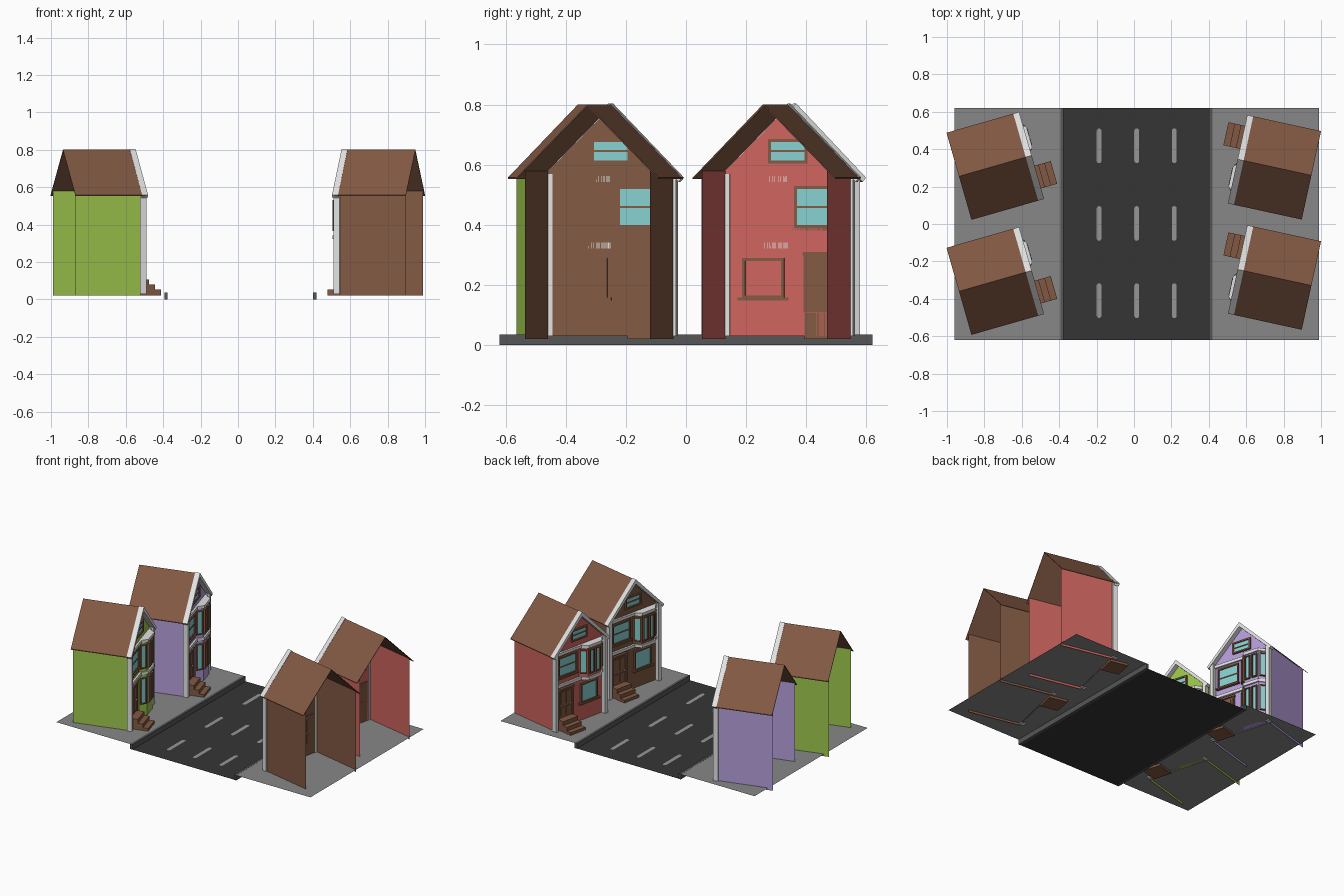
import bpy, bmesh, math
from mathutils import Matrix, Vector

if "Cube" in bpy.data.objects:
    bpy.data.objects.remove(bpy.data.objects["Cube"])


def mat(name, r, g, b):
    lin = [((c / 255 + 0.055) / 1.055) ** 2.4 for c in (r, g, b)]
    m = bpy.data.materials.new(name)
    m.diffuse_color = (*lin, 1)
    m.use_nodes = True
    m.node_tree.nodes["Principled BSDF"].inputs["Base Color"].default_value = m.diffuse_color
    return m


GREEN = mat("green_paint", 156, 198, 76)
LILAC = mat("lilac_paint", 182, 158, 218)
SALMON = mat("salmon_paint", 207, 100, 95)
BROWN = mat("brown_wood", 130, 89, 67)
WHITE = mat("white_trim", 226, 226, 226)
GLASS = mat("cyan_glass", 135, 208, 208)
ASPHALT = mat("asphalt", 53, 53, 53)
PAVING = mat("paving_grey", 135, 135, 135)
CURB = mat("curb_grey", 86, 86, 86)
LINE = mat("road_line_grey", 150, 150, 150)


class Part:
    """One object made of boxes, flat polygons and extruded profiles."""

    def __init__(self, name, material, M=Matrix()):
        self.name, self.material, self.M, self.bm = name, material, M, bmesh.new()

    def box(self, x0, x1, y0, y1, z0, z1, L=Matrix()):
        size = Matrix.Diagonal((x1 - x0, y1 - y0, z1 - z0, 1))
        mid = Matrix.Translation(((x0 + x1) / 2, (y0 + y1) / 2, (z0 + z1) / 2))
        bmesh.ops.create_cube(self.bm, size=1, matrix=L @ mid @ size)

    def poly(self, pts):
        return self.bm.faces.new([self.bm.verts.new(p) for p in pts])

    def extrude(self, pts, vec):
        f = self.poly(pts)
        r = bmesh.ops.extrude_face_region(self.bm, geom=[f], use_keep_orig=True)
        vs = [v for v in r["geom"] if isinstance(v, bmesh.types.BMVert)]
        bmesh.ops.translate(self.bm, verts=vs, vec=vec)
        bmesh.ops.recalc_face_normals(self.bm, faces=self.bm.faces)

    def done(self):
        me = bpy.data.meshes.new(self.name)
        self.bm.to_mesh(me)
        self.bm.free()
        me.materials.append(self.material)
        ob = bpy.data.objects.new(self.name, me)
        ob.matrix_world = self.M
        bpy.context.collection.objects.link(ob)


def window(frame, glass, x0, x1, z0, z1, L=Matrix(), through=0.004, w=0.01, rail=True, back=0.004):
    """Framed pane in the plane y = 0 of L, facing -y."""
    y0, y1 = -0.012, back
    frame.box(x0, x0 + w, y0, y1, z0, z1, L)
    frame.box(x1 - w, x1, y0, y1, z0, z1, L)
    frame.box(x0 + w, x1 - w, y0, y1, z0, z0 + w, L)
    frame.box(x0 + w, x1 - w, y0, y1, z1 - w, z1, L)
    if rail:
        zm = (z0 + z1) / 2
        frame.box(x0 + w, x1 - w, y0 + 0.003, y1, zm - w / 3, zm + w / 3, L)
    glass.box(x0 + w, x1 - w, -0.005, through, z0 + w, z1 - w, L)


HW, DEPTH = 0.213, 0.365      # half width and depth of a house
RX, RZ, EZ = 0.242, 0.80, 0.557   # roof half width, ridge and eave height
BAY = [(0.005, 0), (0.045, -0.04), (0.15, -0.04), (0.192, 0)]


def house(tag, paint, cx, cy, angle, tall_bay):
    M = Matrix.Translation((cx, cy, 0)) @ Matrix.Rotation(math.radians(angle), 4, 'Z')

    def part(name, material):
        return Part(tag + "_" + name, material, M)

    # walls: gabled front and two sides, open at the back
    walls = part("walls", paint)
    zw = RZ - HW - 0.008
    walls.poly([(-HW, 0, 0.03), (HW, 0, 0.03), (HW, 0, zw), (0, 0, RZ - 0.008), (-HW, 0, zw)])
    for s in (-1, 1):
        walls.poly([(s * HW, 0, 0.02), (s * HW, DEPTH, 0.02), (s * HW, DEPTH, zw), (s * HW, 0, zw)])
    walls.done()

    # thin gable roof
    roof = part("roof", BROWN)
    t = 0.005
    roof.extrude([(-RX, -0.02, EZ), (0, -0.02, RZ), (RX, -0.02, EZ),
                  (RX, -0.02, EZ - t), (0, -0.02, RZ - t), (-RX, -0.02, EZ - t)],
                 (0, DEPTH + 0.025, 0))
    roof.done()

    # white bargeboard, corner posts and floor bands
    trim = part("white_trim", WHITE)
    b = 0.028
    trim.extrude([(-RX, -0.034, EZ), (0, -0.034, RZ + 0.004), (RX, -0.034, EZ),
                  (RX - 0.012, -0.034, EZ - 0.014), (0, -0.034, RZ - b), (-RX + 0.012, -0.034, EZ - 0.014)],
                 (0, 0.033, 0))
    for s in (-1, 1):
        xs = sorted((s * 0.198, s * 0.222))
        trim.box(*xs, -0.03, 0.004, 0.03, 0.57)
    for z in (0.322, 0.543):
        trim.box(-0.198, 0.198, -0.014, -0.001, z, z + 0.02)
        # band carried round the bay
        trim.extrude([((x - 0.1) * 1.06 + 0.1, y * 1.25, z) for x, y in BAY], (0, 0, 0.02))
    trim.done()

    # canted bay, one or two storeys
    bay = part("bay", paint)
    bay.extrude([(x, y, 0.035 if tall_bay else 0.325) for x, y in BAY],
                (0, 0, 0.52 if tall_bay else 0.23))
    bay.done()

    # windows
    frame, glass = part("window_frames", BROWN), part("window_glass", GLASS)
    window(frame, glass, -0.067, 0.067, 0.605, 0.685)
    window(frame, glass, -0.178, -0.022, 0.39, 0.53)
    frame.box(-0.186, -0.014, -0.02, 0, 0.382, 0.392)
    rows = [(0.365, 0.53)] + ([(0.12, 0.30)] if tall_bay else [])
    for (xa, ya), (xb, yb) in zip(BAY, BAY[1:]):
        L = Matrix.Translation((xa, ya, 0)) @ Matrix.Rotation(math.atan2(yb - ya, xb - xa), 4, 'Z')
        n = math.hypot(xb - xa, yb - ya)
        k = 2 if n > 0.08 else 1
        for i in range(k):
            for z0, z1 in rows:
                window(frame, glass, n * i / k + 0.006, n * (i + 1) / k - 0.006, z0, z1, L,
                       through=0, w=0.007, rail=False, back=0)
    if not tall_bay:
        window(frame, glass, 0.012, 0.155, 0.155, 0.29, through=-0.001, rail=False)
        frame.box(-0.002, 0.17, -0.02, 0.004, 0.149, 0.159)
    frame.done()
    glass.done()

    # door with frame, raised panels
    door = part("door", BROWN)
    door.box(-0.172, -0.068, -0.006, 0.003, 0.108, 0.298)
    for x in (-0.186, -0.068):
        door.box(x, x + 0.014, -0.014, 0.004, 0.108, 0.298)
    door.box(-0.19, -0.05, -0.016, 0.004, 0.298, 0.31)
    for x in (-0.16, -0.114):
        for z0, z1 in ((0.122, 0.18), (0.2, 0.285)):
            door.box(x, x + 0.034, -0.01, 0.004, z0, z1)
    door.done()
    knob = part("door_knob", WHITE)
    knob.box(-0.08, -0.074, -0.016, -0.006, 0.187, 0.193)
    knob.done()

    # front steps as one stepped profile
    steps = part("steps", BROWN)
    prof = [(0, 0.02), (-0.124, 0.02), (-0.124, 0.054), (-0.09, 0.054), (-0.09, 0.08),
            (-0.056, 0.08), (-0.056, 0.107), (0, 0.107)]
    steps.extrude([(-0.183, y, z) for y, z in prof], (0.126, 0, 0))
    steps.done()


# four houses turned towards the road
house("lilac_house", LILAC, -0.58, 0.357, 106, True)
house("green_house", GREEN, -0.58, -0.258, 106, True)
house("salmon_house", SALMON, 0.587, 0.339, 257.7, False)
house("brown_house", BROWN, 0.587, -0.25, 257.7, False)


def sheet(name, material, x0, x1, z):
    p = Part(name, material)
    p.poly([(x0, -0.62, z), (x1, -0.62, z), (x1, 0.62, z), (x0, 0.62, z)])
    p.done()


# road, sidewalks and curbs
sheet("road", ASPHALT, -0.38, 0.405, 0.001)
sheet("left_sidewalk", PAVING, -0.96, -0.394, 0.035)
sheet("right_sidewalk", PAVING, 0.42, 0.99, 0.035)
curbs = Part("curbs", CURB)
for x in (-0.394, 0.402):
    curbs.box(x, x + 0.018, -0.62, 0.62, 0, 0.0355)
curbs.done()

# lane dashes with rounded ends
dashes = Part("lane_dashes", LINE)
for x in (-0.187, 0.014, 0.215):
    for y in (0.418, 0.003, -0.41):
        pts = []
        for i in range(14):
            a = math.pi * (i % 7) / 6 + (math.pi if i >= 7 else 0)
            end = -0.08 if i >= 7 else 0.08
            pts.append((x + 0.013 * math.cos(a), y + end + 0.013 * math.sin(a), 0.003))
        dashes.poly(pts)
dashes.done()
